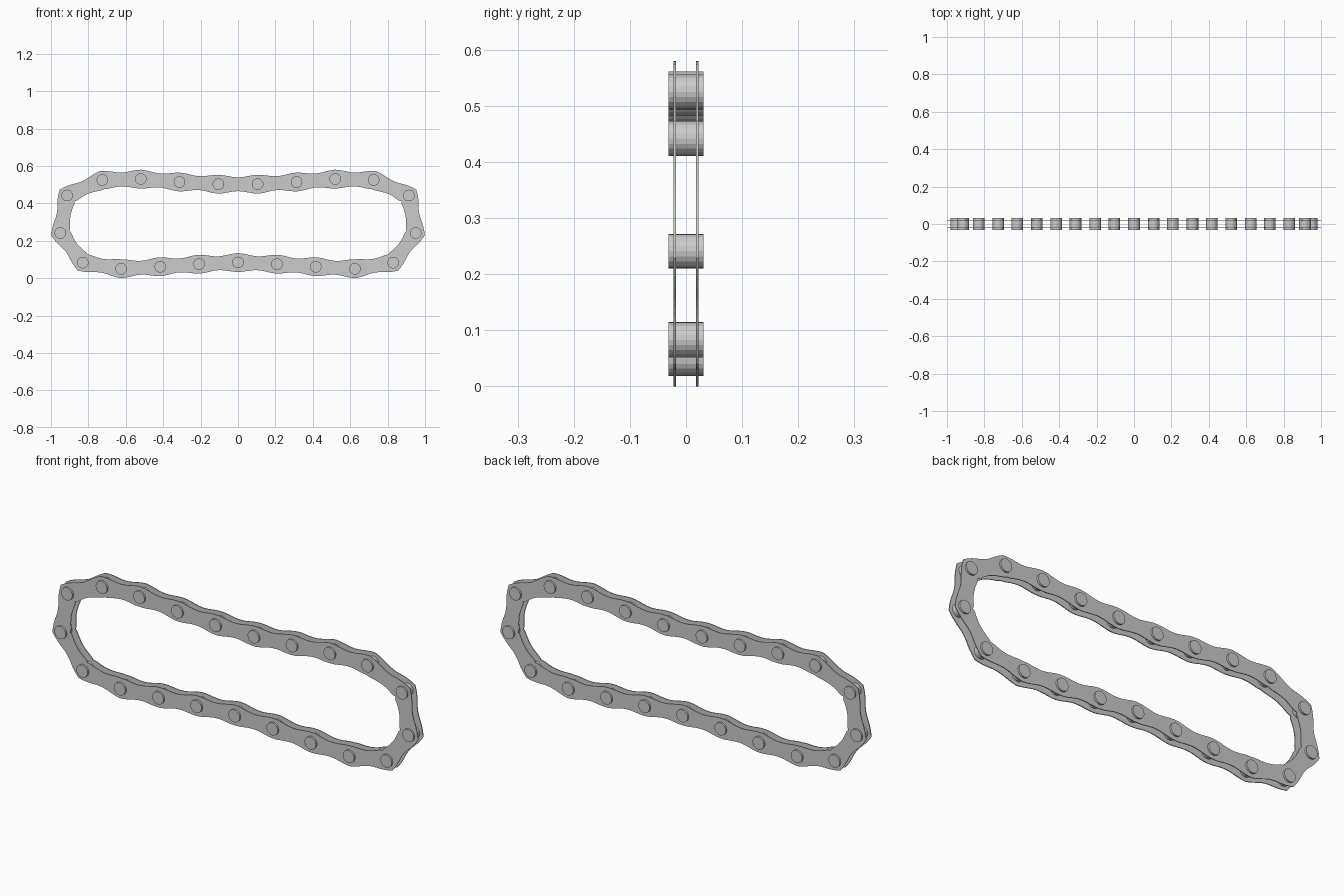
import bpy, bmesh, math
from mathutils import Vector

if "Cube" in bpy.data.objects:
    bpy.data.objects.remove(bpy.data.objects["Cube"])

# Pin centres (x, z) on the right half, from bottom middle round to top
half = [(0.208, 0.075), (0.416, 0.061), (0.625, 0.05), (0.83, 0.083), (0.95, 0.241),
        (0.914, 0.442), (0.725, 0.525), (0.52, 0.53), (0.313, 0.514), (0.105, 0.502)]
pins = [Vector(p) for p in [(0, 0.084)] + half + [(-x, z) for x, z in reversed(half)]]
N = len(pins)
R_EYE, R_WAIST, R_PIN = 0.05, 0.037, 0.031
STEPS = 12


def seg_normal(i):
    d = (pins[(i + 1) % N] - pins[i % N]).normalized()
    return Vector((d.y, -d.x))


def pin_normal(i):
    return (seg_normal(i - 1) + seg_normal(i)).normalized()


def outline():
    """Outer and inner edge of the waisted link loop."""
    pts = []
    for i in range(N):
        a, b = pins[i], pins[(i + 1) % N]
        for s in range(STEPS):
            t = s / STEPS
            # normals fan out round each pin, straight along the link
            n = seg_normal(i)
            if t < 0.25:
                n = pin_normal(i).lerp(n, t / 0.25)
            elif t > 0.75:
                n = n.lerp(pin_normal(i + 1), (t - 0.75) / 0.25)
            n.normalize()
            w = R_WAIST + (R_EYE - R_WAIST) * (0.5 + 0.5 * math.cos(2 * math.pi * t))
            c = a.lerp(b, t)
            pts.append((c + n * w, c - n * w))
    return pts


def finish(bm, name):
    bmesh.ops.recalc_face_normals(bm, faces=bm.faces)
    me = bpy.data.meshes.new(name)
    bm.to_mesh(me)
    bm.free()
    ob = bpy.data.objects.new(name, me)
    bpy.context.collection.objects.link(ob)
    return ob


def side_plate(name, y, th=0.004):
    bm = bmesh.new()
    rings = []
    for o, i in outline():
        rings.append([bm.verts.new((p.x, yy, p.y)) for p, yy in
                      ((o, y - th / 2), (i, y - th / 2), (i, y + th / 2), (o, y + th / 2))])
    for k, r in enumerate(rings):
        q = rings[(k + 1) % len(rings)]
        for j in range(4):
            bm.faces.new((r[j], r[(j + 1) % 4], q[(j + 1) % 4], q[j]))
    finish(bm, name)


# Two side plates
side_plate("front_link_plate", -0.02)
side_plate("back_link_plate", 0.02)

# Rollers through both plates
for k, p in enumerate(pins):
    bpy.ops.mesh.primitive_cylinder_add(vertices=20, radius=R_PIN, depth=0.062,
                                        location=(p.x, 0, p.y), rotation=(math.pi / 2, 0, 0))
    bpy.context.object.name = f"roller_{k + 1}"
